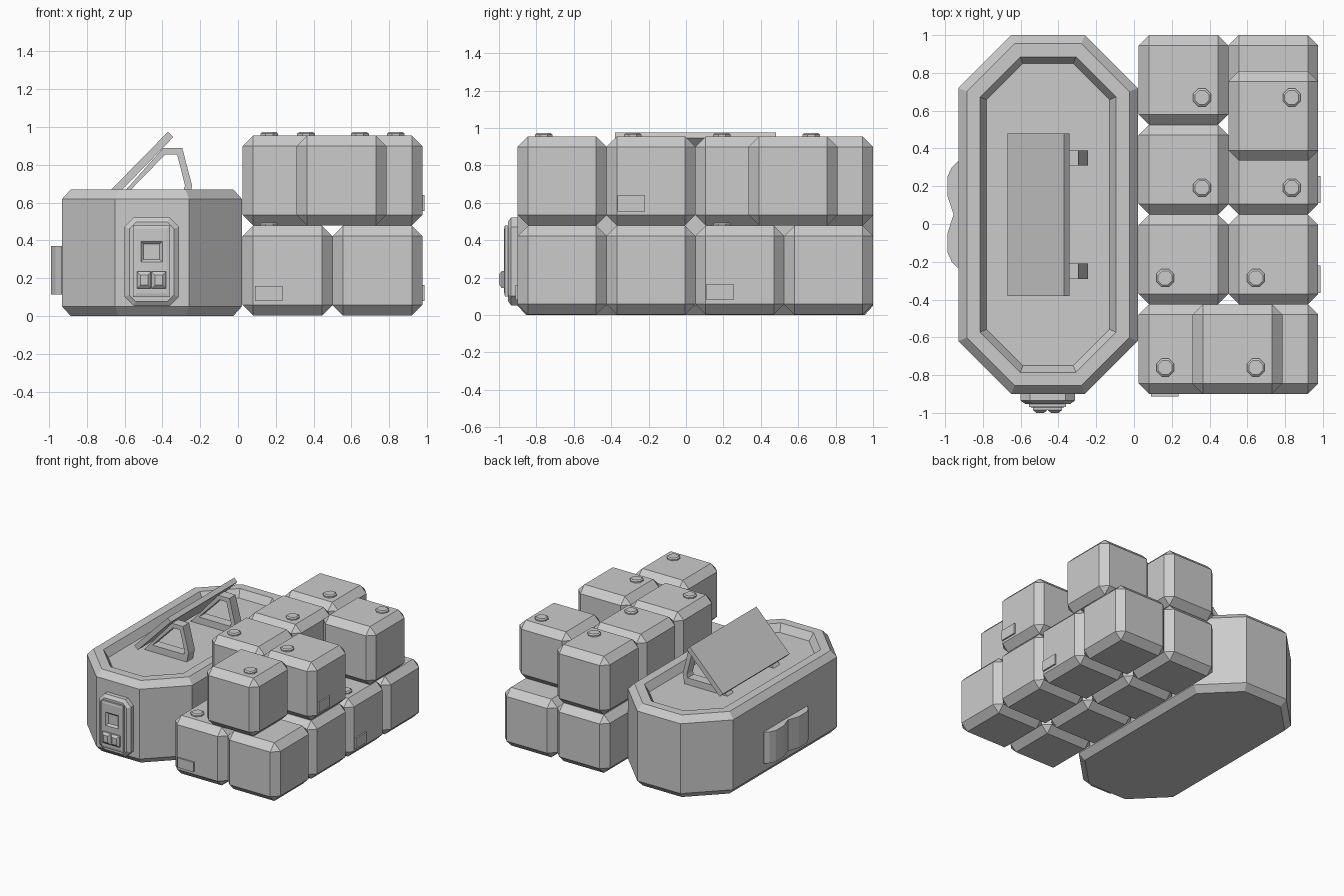
import bpy, bmesh
from mathutils import Matrix

if "Cube" in bpy.data.objects:
    bpy.data.objects.remove(bpy.data.objects["Cube"])


def finish(name, bm):
    bmesh.ops.recalc_face_normals(bm, faces=bm.faces)
    me = bpy.data.meshes.new(name)
    bm.to_mesh(me)
    bm.free()
    ob = bpy.data.objects.new(name, me)
    bpy.context.collection.objects.link(ob)
    return ob


def loft(name, rings, closed=False):
    """Skin equal-length rings; cap the ends or join last to first."""
    bm = bmesh.new()
    vs = [[bm.verts.new(p) for p in r] for r in rings]
    n = len(vs[0])
    pairs = list(zip(vs, vs[1:])) + ([(vs[-1], vs[0])] if closed else [])
    for a, b in pairs:
        for i in range(n):
            j = (i + 1) % n
            bm.faces.new((a[i], a[j], b[j], b[i]))
    if not closed:
        bm.faces.new(vs[0])
        bm.faces.new(vs[-1])
    return finish(name, bm)


def octagon(u0, u1, v0, v1, c, d=0.0):
    """Rectangle with corners cut by c, inset evenly by d."""
    c -= 0.586 * d
    u0, u1, v0, v1 = u0 + d, u1 - d, v0 + d, v1 - d
    return [(u0 + c, v0), (u1 - c, v0), (u1, v0 + c), (u1, v1 - c),
            (u1 - c, v1), (u0 + c, v1), (u0, v1 - c), (u0, v0 + c)]


def rect(u0, u1, v0, v1, d=0.0):
    return [(u0 + d, v0 + d), (u1 - d, v0 + d), (u1 - d, v1 - d), (u0 + d, v1 - d)]


def at_z(pts, z):
    return [(x, y, z) for x, y in pts]


def at_y(pts, y):
    return [(x, y, z) for x, z in pts]


def box(name, lo, hi, bevel=0.0):
    bm = bmesh.new()
    size = [b - a for a, b in zip(lo, hi)]
    mid = [(a + b) / 2 for a, b in zip(lo, hi)]
    bmesh.ops.create_cube(bm, size=1, matrix=Matrix.Translation(mid) @ Matrix.Diagonal((*size, 1)))
    if bevel:
        bmesh.ops.bevel(bm, geom=bm.edges[:], offset=bevel, segments=1, affect='EDGES', profile=0.5)
    return finish(name, bm)


# Main tank with chamfered rims and sunken top
tank = (-0.93, 0.02, -0.90, 1.0, 0.28)
loft("tank_body", [at_z(octagon(*tank, d), z) for d, z in
                   ((0.045, 0), (0, 0.05), (0, 0.62), (0.045, 0.67), (0.115, 0.67), (0.15, 0.61))])

# Tilted panel and its two bracket frames
panel = [(-0.67, 0.67), (-0.37, 0.975), (-0.342, 0.947), (-0.64, 0.64)]
loft("tilted_panel", [at_y(panel, -0.38), at_y(panel, 0.48)])
outer = [(-0.645, 0.61), (-0.395, 0.89), (-0.295, 0.89), (-0.243, 0.69), (-0.26, 0.61)]
inner = [(-0.57, 0.665), (-0.385, 0.855), (-0.322, 0.855), (-0.28, 0.69), (-0.288, 0.665)]
for i, y in enumerate((-0.29, 0.31)):
    loft(f"panel_bracket_{i}", [at_y(outer, y), at_y(outer, y + 0.08),
                                at_y(inner, y + 0.08), at_y(inner, y)], closed=True)

# Control unit on the front
boss = (-0.60, -0.313, 0.052, 0.522, 0.05)
loft("control_housing", [at_y(octagon(*boss, d), y) for d, y in
                         ((0, -0.88), (0, -0.935), (0.025, -0.953))])
face = (-0.555, -0.36, 0.10, 0.48)
plate = loft("control_plate", [at_y(rect(*face, d), y) for d, y in
                               ((0, -0.94), (0, -0.968), (0.018, -0.972))])
screen = (-0.52, -0.395, 0.28, 0.40)
cutter = loft("screen_cutter", [at_y(rect(*screen, d), y) for d, y in
                                ((0.02, -0.957), (-0.002, -0.98))])
cutter.hide_render = True
cutter.hide_viewport = True
mod = plate.modifiers.new("screen_recess", 'BOOLEAN')
mod.object = cutter
mod.solver = 'EXACT'
for i, x in enumerate((-0.535, -0.457)):
    b = (x, x + 0.076, 0.145, 0.235)
    loft(f"button_{i}", [at_y(rect(*b, d), y) for d, y in
                         ((0, -0.965), (0, -0.985), (0.018, -1.0))])

# Double bulge on the left side
bulge = [(-0.90, 0.33), (-0.935, 0.33), (-0.965, 0.30), (-0.988, 0.25), (-0.988, 0.15),
         (-0.955, 0.05), (-0.988, -0.05), (-0.988, -0.15), (-0.965, -0.20), (-0.935, -0.23),
         (-0.90, -0.23)]
loft("side_bulge", [at_z(bulge, 0.115), at_z(bulge, 0.37)])

# Stacked cubes: corner x, corner y, layer
S = 0.475
X0, X1 = 0.025, 0.5
cubes = [(x, -0.90 + S * r, 0) for x in (X0, X1) for r in range(4)]
cubes += [(X0, -0.425, 1), (X0, 0.05, 1), (X0, 0.525, 1),
          (X1, -0.425, 1), (X1, 0.335, 1), (0.31, -0.90, 1)]
for i, (x, y, k) in enumerate(cubes):
    z = 0.003 + k * 0.477
    box(f"cube_{i:02d}", (x, y, z), (x + S, y + S, z + S), 0.055)

# Eight-sided caps on the cubes
caps = [(0.165, -0.76, 0), (0.835, 0.192, 0), (0.165, -0.285, 1), (0.645, -0.285, 1),
        (0.645, -0.76, 1), (0.36, 0.192, 1), (0.36, 0.67, 1), (0.835, 0.67, 1)]
for i, (x, y, k) in enumerate(caps):
    z = 0.478 + k * 0.477
    o = (x - 0.047, x + 0.047, y - 0.047, y + 0.047, 0.0275)
    loft(f"cap_{i}", [at_z(octagon(*o, d), z + h) for d, h in
                      ((0, -0.02), (0, 0.01), (0.01, 0.018))])

# Small tags on cube faces
box("tag_front", (0.09, -0.912, 0.08), (0.235, -0.89, 0.16))
box("tag_right_low", (0.96, 0.11, 0.08), (0.987, 0.255, 0.165))
box("tag_right_high", (0.96, -0.365, 0.555), (0.987, -0.22, 0.64))
